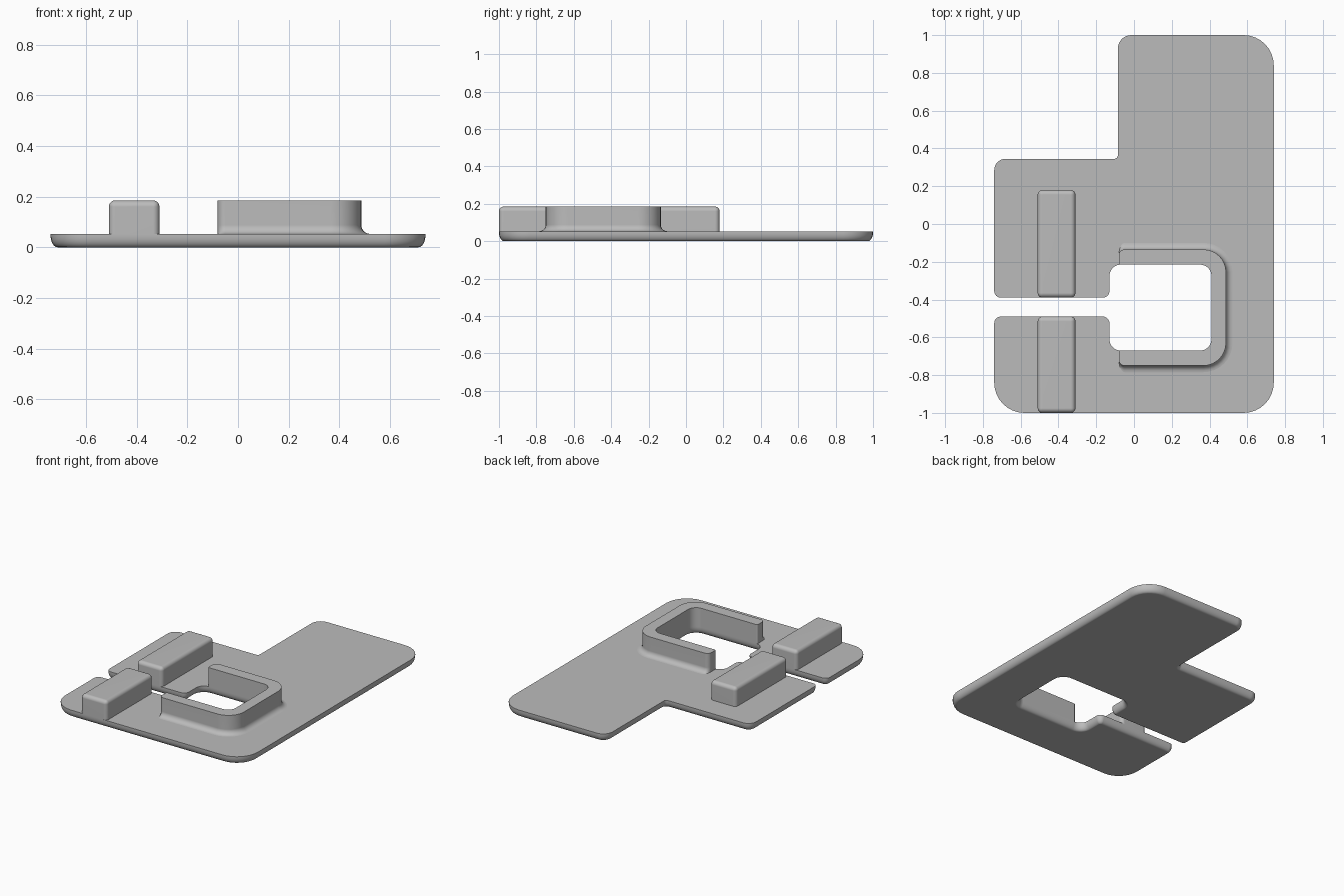
import bpy, bmesh, math
from mathutils import Vector

cube = bpy.data.objects.get("Cube")
if cube:
    bpy.data.objects.remove(cube, do_unlink=True)

PLATE_TOP = 0.053
RIM_TOP = 0.185

grey = bpy.data.materials.new("neutral_grey")
grey.use_nodes = True
grey.diffuse_color = (0.5, 0.5, 0.5, 1)
grey.node_tree.nodes["Principled BSDF"].inputs["Base Color"].default_value = (0.5, 0.5, 0.5, 1)


def finish(name, bm):
    """Turn a bmesh into a smooth object with crisp flat faces."""
    bmesh.ops.recalc_face_normals(bm, faces=bm.faces[:])
    mesh = bpy.data.meshes.new(name)
    bm.to_mesh(mesh)
    bm.free()
    mesh.materials.append(grey)
    ob = bpy.data.objects.new(name, mesh)
    bpy.context.collection.objects.link(ob)
    bpy.ops.object.select_all(action='DESELECT')
    ob.select_set(True)
    bpy.context.view_layer.objects.active = ob
    bpy.ops.object.shade_smooth_by_angle(angle=math.radians(35))
    weighted = ob.modifiers.new("flat_normals", 'WEIGHTED_NORMAL')
    weighted.keep_sharp = True
    return ob


def rounded_outline(corners, steps=8):
    """Counter-clockwise corners (x, y, radius) to (point, outward normal, corner index)."""
    result = []
    count = len(corners)
    for i, (x, y, r) in enumerate(corners):
        p = Vector((x, y))
        d_in = (p - Vector(corners[i - 1][:2])).normalized()
        d_out = (Vector(corners[(i + 1) % count][:2]) - p).normalized()
        n_in, n_out = Vector((d_in.y, -d_in.x)), Vector((d_out.y, -d_out.x))
        side = 1 if d_in.cross(d_out) > 0 else -1
        centre = p - side * r * (n_in + n_out)
        for s in range(steps + 1):
            a = s / steps * math.pi / 2
            n = n_in * math.cos(a) + n_out * math.sin(a)
            result.append((centre + side * r * n, n, i))
    return result


def loft(name, outline, levels, shift):
    """Stack copies of the outline; shift gives each point's offset at a level."""
    bm = bmesh.new()
    rings = []
    for offset, z in levels:
        rings.append([bm.verts.new((*(p + shift(n, i) * offset), z)) for p, n, i in outline])
    for low, high in zip(rings, rings[1:]):
        for k in range(len(low)):
            j = (k + 1) % len(low)
            bm.faces.new((low[k], low[j], high[j], high[k]))
    bm.faces.new(rings[0][::-1])
    bm.faces.new(rings[-1])
    return finish(name, bm)


def quarter(steps=6):
    for s in range(steps + 1):
        a = s / steps * math.pi / 2
        yield 1 - math.sin(a), 1 - math.cos(a)


# Base plate: stepped outline with slot and window, rounded underneath
plate = rounded_outline([
    (-0.74, -1, 0.16), (0.74, -1, 0.16), (0.74, 1, 0.16),
    (-0.085, 1, 0.07), (-0.085, 0.345, 0.02), (-0.74, 0.345, 0.06),
    (-0.74, -0.39, 0.035), (-0.13, -0.39, 0.035),
    (-0.13, -0.215, 0.06), (0.41, -0.215, 0.06),
    (0.41, -0.67, 0.06), (-0.13, -0.67, 0.06),
    (-0.13, -0.49, 0.035), (-0.74, -0.49, 0.035)])
levels = [(-0.028 * d, 0.045 * h) for d, h in quarter()] + [(0, PLATE_TOP)]
loft("base_plate", plate, levels, lambda n, i: n)

# Raised rim around three sides of the window, with a fillet at its outer foot
rim = rounded_outline([
    (-0.08, -0.75, 0.03), (0.487, -0.75, 0.12), (0.487, -0.135, 0.12),
    (-0.08, -0.135, 0.03), (-0.08, -0.215, 0.01), (0.41, -0.215, 0.06),
    (0.41, -0.67, 0.06), (-0.08, -0.67, 0.01)])
levels = [(0.035 * d, PLATE_TOP + 0.035 * h) for d, h in quarter()] + [(0, RIM_TOP)]
loft("window_rim", rim, levels,
     lambda n, i: Vector((max(n.x, 0), n.y)) if i < 4 else Vector((0, 0)))


# Two rounded blocks on either side of the slot
def block(name, y0, y1):
    bm = bmesh.new()
    bmesh.ops.create_cube(bm, size=1)
    for v in bm.verts:
        v.co = (-0.41 + v.co.x * 0.2, (y0 + y1) / 2 + v.co.y * (y1 - y0),
                PLATE_TOP if v.co.z < 0 else RIM_TOP)
    edges = [e for e in bm.edges if max(v.co.z for v in e.verts) > PLATE_TOP + 0.01]
    bmesh.ops.bevel(bm, geom=edges, offset=0.025, segments=5, profile=0.5, affect='EDGES')
    finish(name, bm)


block("rear_block", -0.39, 0.18)
block("front_block", -1, -0.49)
